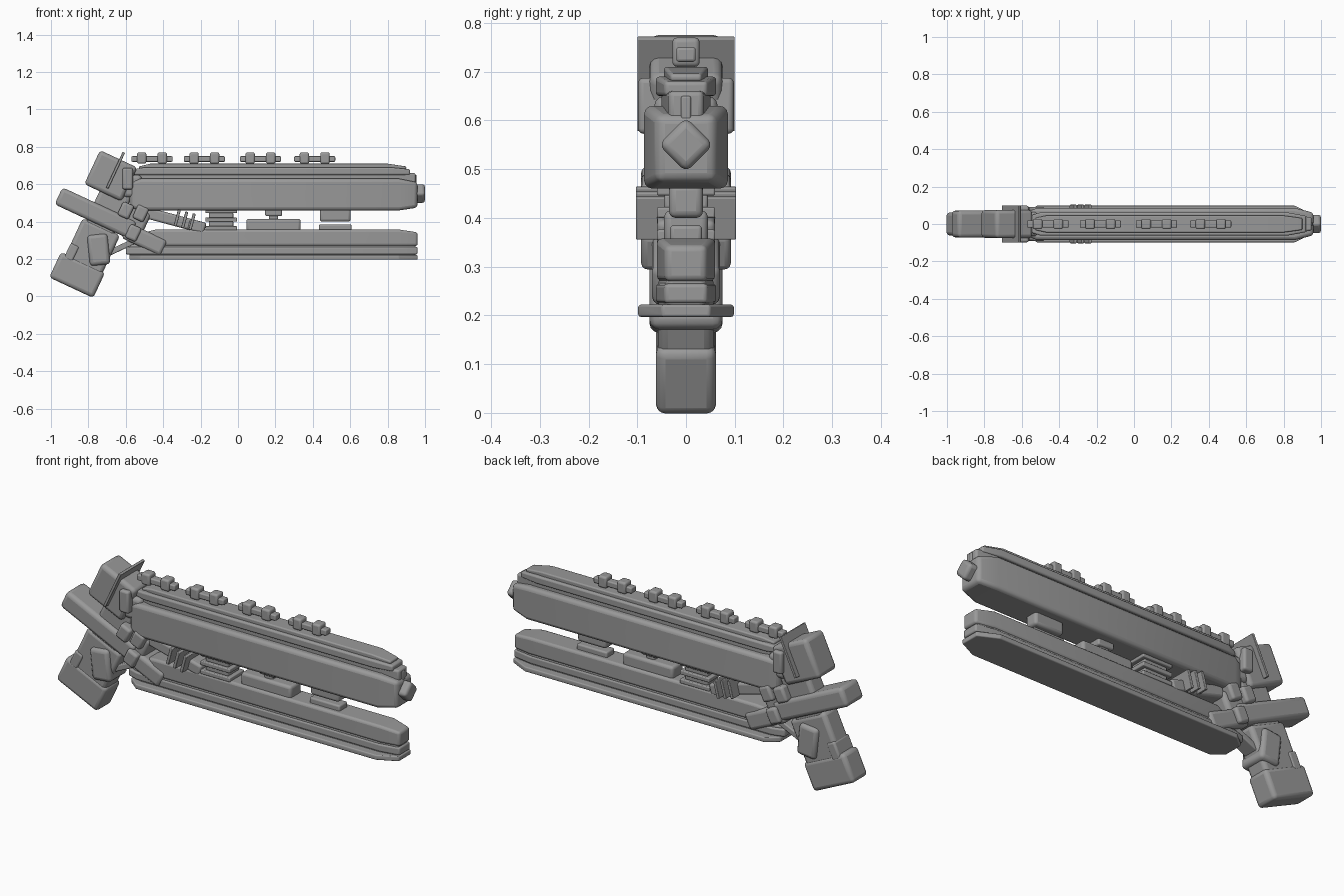
import bpy
import bmesh
from math import radians
from mathutils import Matrix

default_cube = bpy.data.objects.get("Cube")
if default_cube:
    bpy.data.objects.remove(default_cube, do_unlink=True)

# Single flat colour for the whole model
grey = bpy.data.materials.new("mid_grey")
grey.use_nodes = True
grey.diffuse_color = (0.32, 0.32, 0.32, 1)
principled = grey.node_tree.nodes["Principled BSDF"]
principled.inputs["Base Color"].default_value = grey.diffuse_color

# Shared slope of the grip, arm and rear head, and of the ribbed link
LEAN = radians(25)
LINK_SLOPE = radians(15)


def finish(name, bm, bevel):
    """Turn the bmesh into a smooth shaded object with rounded edges."""
    bmesh.ops.recalc_face_normals(bm, faces=bm.faces)
    mesh = bpy.data.meshes.new(name)
    bm.to_mesh(mesh)
    bm.free()
    part = bpy.data.objects.new(name, mesh)
    bpy.context.collection.objects.link(part)
    mesh.materials.append(grey)
    rounding = part.modifiers.new("rounded_edges", "BEVEL")
    rounding.width = bevel
    rounding.segments = 3
    rounding.limit_method = "ANGLE"
    rounding.angle_limit = LEAN
    bpy.context.view_layer.objects.active = part
    part.select_set(True)
    bpy.ops.object.shade_smooth_by_angle(angle=radians(40))
    part.select_set(False)
    return part


def block(name, x, z, length, height, half, tilt=0, axis="Y"):
    """Rounded block centred on x, z; a positive tilt drops its front end."""
    bm = bmesh.new()
    bmesh.ops.create_cube(bm, size=1)
    bmesh.ops.scale(bm, vec=(length, half * 2, height), verts=bm.verts)
    turn = Matrix.Rotation(tilt, 4, axis)
    place = Matrix.Translation((x, 0, z))
    bmesh.ops.transform(bm, verts=bm.verts, matrix=place @ turn)
    return finish(name, bm, min(length, height, half * 2, 0.1) / 5)


def long_body(name, rear, front, bottom, top, half, pinch=0.7, drop=0, rise=0):
    """Long beam whose two ends narrow; drop and rise slope the ends inward."""
    bm = bmesh.new()
    rear_shoulder = rear + 0.06
    front_shoulder = front - 0.1
    rings = []
    for x in (rear, rear_shoulder, front_shoulder, front):
        at_end = x in (rear, front)
        width = half * pinch if at_end else half
        low = bottom + rise * at_end
        high = top - drop * at_end
        corners = ((-width, low), (width, low), (width, high), (-width, high))
        rings.append([bm.verts.new((x, y, z)) for y, z in corners])
    for ring, following in zip(rings, rings[1:]):
        for i in range(len(ring)):
            j = i - 1
            bm.faces.new((ring[j], ring[i], following[i], following[j]))
    bm.faces.new(rings[0])
    bm.faces.new(rings[-1])
    return finish(name, bm, min(top - bottom, half) / 5)


# Upper body with its stepped top
long_body("upper_body", -0.58, 0.96, 0.46, 0.63, 0.086, drop=0.02, rise=0.015)
long_body("upper_groove", -0.53, 0.95, 0.6, 0.66, 0.05)
long_body("upper_cover", -0.56, 0.92, 0.65, 0.69, 0.062, drop=0.01)
long_body("upper_spine", -0.53, 0.9, 0.68, 0.71, 0.045, drop=0.015)

# Muzzle and front post
block("muzzle", 0.96, 0.55, 0.08, 0.08, 0.04, radians(45), "X")
block("front_post", 0.94, 0.62, 0.03, 0.06, 0.01)

# Sight rail segments, each a base with two lugs
for number, x in enumerate((-0.46, -0.18, 0.12, 0.41)):
    block(f"rail_base_{number}", x, 0.735, 0.22, 0.03, 0.02)
    for place, offset in (("rear", -0.055), ("front", 0.055)):
        block(f"rail_lug_{number}_{place}", x + offset, 0.74, 0.05, 0.06, 0.028)

# Lower body, trim band and base plate
long_body("lower_body", -0.5, 0.96, 0.27, 0.358, 0.06, drop=0.015)
long_body("lower_core", -0.58, 0.95, 0.21, 0.28, 0.056)
long_body("lower_trim", -0.6, 0.96, 0.225, 0.265, 0.062)
long_body("base_plate", -0.58, 0.96, 0.197, 0.222, 0.098, pinch=0.5)

# Spring stack and spacers between the two bodies
for number in range(5):
    wide = number % 2 == 0
    name = f"spring_plate_{number}"
    z = 0.365 + number * 0.023
    if wide:
        block(name, -0.09, z, 0.17, 0.022, 0.06)
    else:
        block(name, -0.09, z, 0.13, 0.03, 0.045)
block("middle_spacer", 0.19, 0.38, 0.29, 0.07, 0.045)
block("middle_neck", 0.19, 0.42, 0.05, 0.06, 0.025)
block("middle_cap", 0.19, 0.45, 0.09, 0.04, 0.035)
block("front_spacer", 0.52, 0.435, 0.165, 0.07, 0.035)
block("front_spacer_foot", 0.52, 0.365, 0.175, 0.04, 0.033)

# Ribbed link
block("link_bar", -0.33, 0.405, 0.32, 0.06, 0.05, LINK_SLOPE)
block("link_end", -0.22, 0.375, 0.09, 0.06, 0.06, LINK_SLOPE)
for number in range(3):
    step = number * 0.04
    block(f"link_rib_{number}", step - 0.325, 0.42 - step / 4, 0.016, 0.09, 0.103, LINK_SLOPE)

# Rear arm, its clamps and joint
block("rear_arm", -0.76, 0.445, 0.44, 0.1, 0.072, LEAN)
block("lower_arm", -0.5, 0.305, 0.23, 0.09, 0.07, LEAN)
block("rear_clamp", -0.6, 0.46, 0.065, 0.08, 0.092, LEAN)
block("front_clamp", -0.52, 0.445, 0.065, 0.08, 0.092, LEAN)
block("lower_clamp", -0.56, 0.34, 0.065, 0.08, 0.092, LEAN)
block("arm_joint", -0.57, 0.4, 0.16, 0.16, 0.06, LEAN)

# Grip, neck and guard
block("grip_base", -0.86, 0.115, 0.26, 0.15, 0.062, LEAN)
block("grip", -0.785, 0.255, 0.22, 0.26, 0.057, LEAN)
block("grip_rear_pad", -0.89, 0.235, 0.05, 0.09, 0.062, LEAN)
block("grip_neck", -0.69, 0.47, 0.17, 0.28, 0.052, LEAN)
block("grip_side_pad", -0.745, 0.25, 0.11, 0.165, 0.075, radians(-6))
block("guard", -0.62, 0.265, 0.2, 0.03, 0.04, -LEAN)

# Rear head, blade and collar
block("rear_head", -0.68, 0.645, 0.22, 0.2, 0.075, LEAN)
block("rear_blade", -0.655, 0.675, 0.014, 0.21, 0.1, LEAN)
block("collar", -0.59, 0.63, 0.055, 0.115, 0.098)
block("collar_core", -0.565, 0.59, 0.1, 0.12, 0.065)
